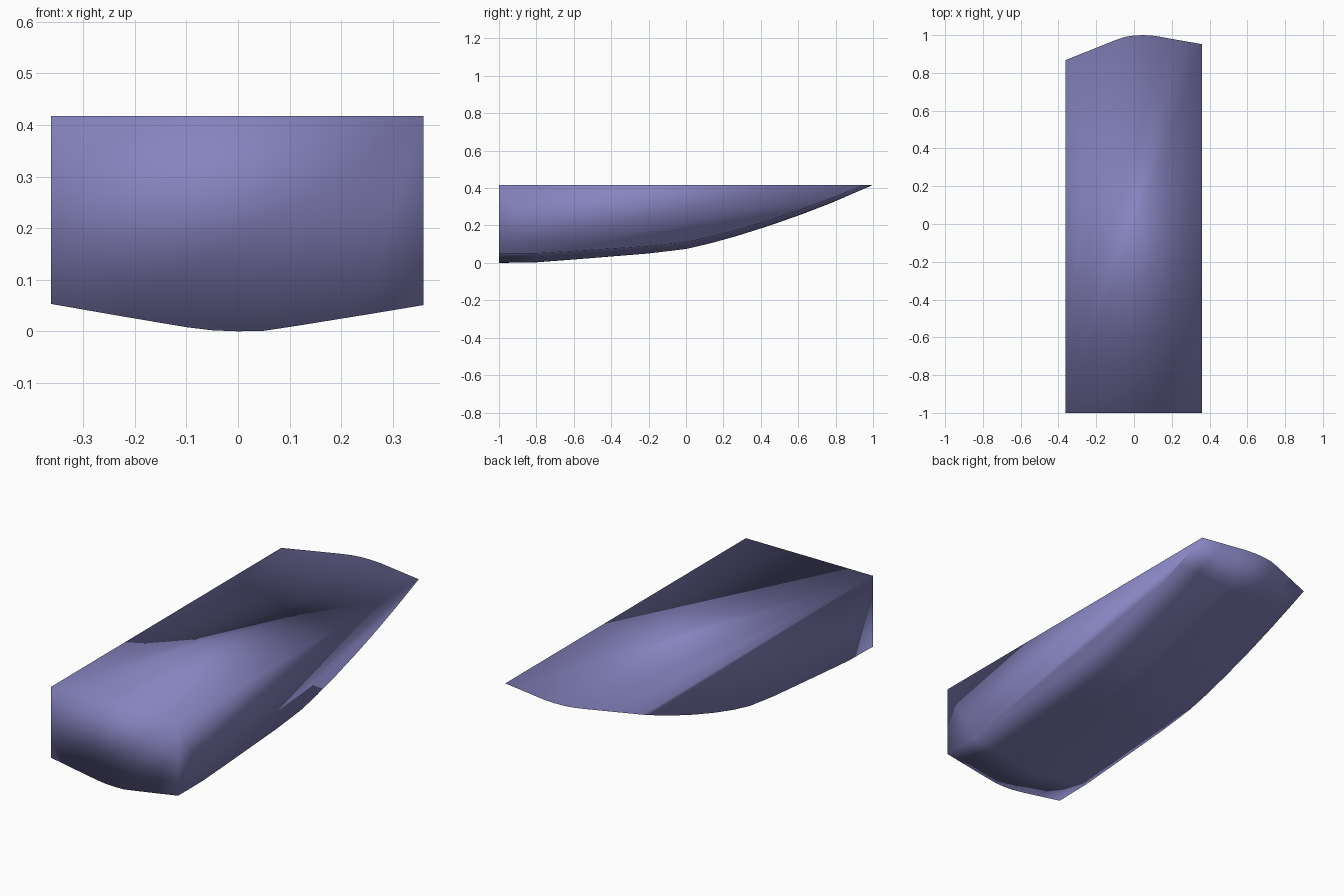
import bpy, bmesh

if "Cube" in bpy.data.objects:
    bpy.data.objects.remove(bpy.data.objects["Cube"])

TOP = 0.417

# Keel line seen from the side: (y, z)
keel = [(-1, 0.0), (-0.8, 0.003), (-0.6, 0.018), (-0.4, 0.034), (-0.2, 0.05),
        (0, 0.074), (0.13, 0.104), (0.28, 0.146), (0.45, 0.2), (0.62, 0.26), (0.78, 0.322)]

# Section columns: (x, rise above keel at the front, y where the hull meets the deck)
columns = [(-0.362, 0.053, 0.868), (-0.23, 0.03, 0.921), (-0.1, 0.008, 0.973),
           (-0.05, 0.002, 0.99), (0.0, 0.0, 0.998), (0.05, 0.001, 1.0),
           (0.11, 0.01, 0.996), (0.24, 0.031, 0.973), (0.36, 0.051, 0.952)]

bm = bmesh.new()

# Hull bottom grid, each column ending on the deck rim
grid = []
for x, rise, rim in columns:
    col = []
    for y, z in keel:
        t = (y + 1) / 2
        lift = rise * (1 - t) + (1 - rim) * 0.45 * t
        col.append(bm.verts.new((x, y, z + lift)))
    col.append(bm.verts.new((x, rim, TOP)))
    grid.append(col)
for a, b in zip(grid, grid[1:]):
    for i in range(len(a) - 1):
        bm.faces.new((a[i], a[i + 1], b[i + 1], b[i]))

# Flat sides, front and deck
left = bm.verts.new((columns[0][0], -1, TOP))
right = bm.verts.new((columns[-1][0], -1, TOP))
bm.faces.new(grid[0] + [left])
bm.faces.new(grid[-1] + [right])
bm.faces.new([c[0] for c in grid] + [right, left])
bm.faces.new([c[-1] for c in grid] + [right, left])
bmesh.ops.recalc_face_normals(bm, faces=bm.faces)
for f in bm.faces:
    f.smooth = True

mesh = bpy.data.meshes.new("hull_block")
bm.to_mesh(mesh)
bm.free()
hull = bpy.data.objects.new("hull_block", mesh)
bpy.context.collection.objects.link(hull)

# Muted violet paint
paint = bpy.data.materials.new("violet_paint")
paint.diffuse_color = (0.24, 0.23, 0.52, 1)
paint.use_nodes = True
paint.node_tree.nodes["Principled BSDF"].inputs["Base Color"].default_value = paint.diffuse_color
mesh.materials.append(paint)
